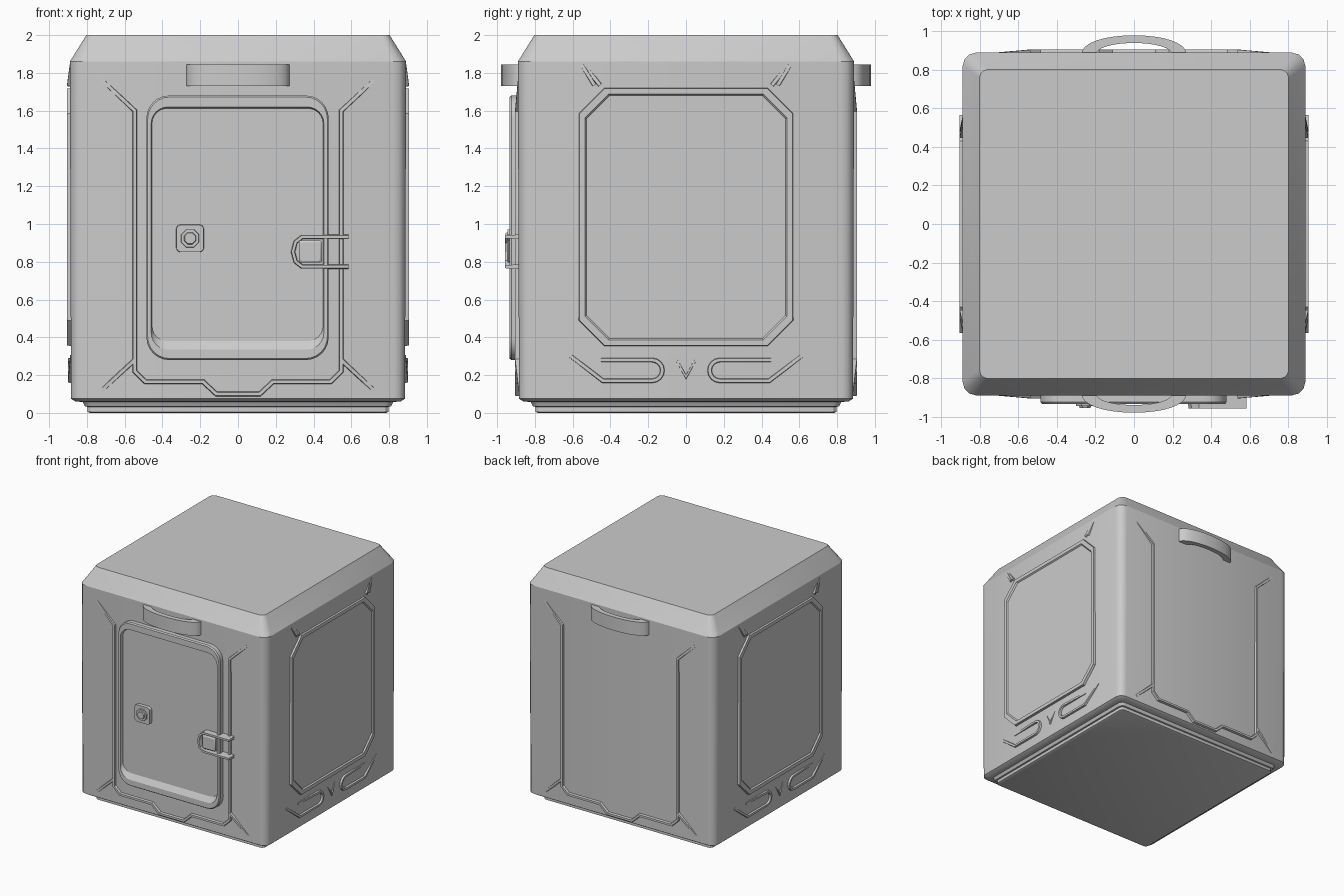
import bpy, bmesh, math
from mathutils import Vector

if "Cube" in bpy.data.objects:
    bpy.data.objects.remove(bpy.data.objects["Cube"], do_unlink=True)

grey = bpy.data.materials.new("light_grey")
grey.use_nodes = True
grey.diffuse_color = (0.6, 0.6, 0.6, 1)
grey.node_tree.nodes["Principled BSDF"].inputs["Base Color"].default_value = (0.6, 0.6, 0.6, 1)

# Each face of the box maps (across, up, outward) to world space
FACES = {
    "front": lambda u, v, d: (u, -d, v),
    "back": lambda u, v, d: (u, d, v),
    "left": lambda u, v, d: (d, u, v),
    "right": lambda u, v, d: (-d, u, v),
    "flat": lambda u, v, d: (u, v, d),
}


def loft(name, rings, smooth=True):
    """Join equal-length rings of 3D points into a closed solid."""
    bm = bmesh.new()
    loops = [[bm.verts.new(p) for p in ring] for ring in rings]
    n = len(loops[0])
    for a, b in zip(loops, loops[1:]):
        for i in range(n):
            j = (i + 1) % n
            bm.faces.new((a[i], a[j], b[j], b[i]))
    bm.faces.new(loops[0])
    bm.faces.new(loops[-1])
    bmesh.ops.recalc_face_normals(bm, faces=bm.faces)
    mesh = bpy.data.meshes.new(name)
    bm.to_mesh(mesh)
    bm.free()
    mesh.materials.append(grey)
    ob = bpy.data.objects.new(name, mesh)
    bpy.context.collection.objects.link(ob)
    if smooth:
        bpy.ops.object.select_all(action="DESELECT")
        ob.select_set(True)
        bpy.context.view_layer.objects.active = ob
        bpy.ops.object.shade_smooth_by_angle(angle=math.radians(30))
    return ob


def rounded(u0, u1, v0, v1, r, seg=4):
    """Rectangle outline with rounded corners; seg=1 gives chamfers."""
    centres = ((u1 - r, v1 - r), (u0 + r, v1 - r), (u0 + r, v0 + r), (u1 - r, v0 + r))
    return [(cu + r * math.cos(a), cv + r * math.sin(a))
            for q, (cu, cv) in enumerate(centres)
            for a in (math.pi / 2 * (q + k / seg) for k in range(seg + 1))]


def panel(name, face, layers):
    """Stack of outlines at outward depths."""
    return loft(name, [[FACES[face](u, v, d) for u, v in pts] for pts, d in layers])


def ridge(name, face, points, width=0.022, top=0.905, base=0.87, tips=(None, None)):
    """Raised strip along a path; a tip depth makes that end taper away."""
    pts = [Vector(p) for p in points]
    rings = []
    for i, p in enumerate(pts):
        before = (p - pts[i - 1]).normalized() if i else None
        after = (pts[i + 1] - p).normalized() if i < len(pts) - 1 else None
        before, after = before or after, after or before
        t = (before + after).normalized()
        mitre = Vector((-t.y, t.x)) * width / 2 / max(t.dot(before), 0.5)
        d = top
        if i == 0 and tips[0]:
            d = tips[0]
        if i == len(pts) - 1 and tips[1]:
            d = tips[1]
        to3d = FACES[face]
        rings.append([to3d(*(p + mitre * s), h)
                      for s, h in ((1.3, base), (0.8, d), (-0.8, d), (-1.3, base))])
    return loft(name, rings, smooth=False)


def mirrored(points, s):
    return [(s * u, v) for u, v in points]


# Main shell: stepped base, straight walls, sloped lid
profile = [(0.0, 0.785, 0.03), (0.006, 0.797, 0.03), (0.032, 0.797, 0.03),
           (0.034, 0.81, 0.035), (0.058, 0.822, 0.04), (0.06, 0.86, 0.05),
           (0.075, 0.884, 0.06), (1.86, 0.89, 0.07), (2.0, 0.803, 0.045)]
panel("shell", "flat", [(rounded(-h, h, -h, h, r, 3), z) for z, h, r in profile])

# Carry handles and trim ridges on the front and back
arc = [math.pi * k / 16 for k in range(17)]
bow = [(0.275 * math.cos(a), 0.87 + 0.11 * math.sin(a) ** 0.8) for a in arc]
bow += [(0.2 * math.cos(a), 0.87 + 0.07 * math.sin(a) ** 0.8) for a in reversed(arc)]
for face in ("front", "back"):
    loft(face + "_handle", [[FACES[face](u, z, d) for u, d in bow] for z in (1.73, 1.845)])
    half = [(0.75, 1.79), (0.547, 1.6), (0.547, 0.22), (0.49, 0.165), (0.185, 0.165), (0.115, 0.1)]
    ridge(face + "_trim", face, half + mirrored(half[::-1], -1), tips=(0.887, 0.887))
    for s, side in ((1, "left"), (-1, "right")):
        ridge(f"{face}_{side}_corner_trim", face,
              mirrored([(0.547, 0.28), (0.72, 0.12)], s), tips=(None, 0.886))

# Side walls: chamfered framed panel with hooks and slashes around it
for face in ("left", "right"):
    panel(face + "_side_panel", face, [
        (rounded(-0.57, 0.57, 0.352, 1.722, 0.135, 1), 0.87),
        (rounded(-0.565, 0.565, 0.357, 1.717, 0.134, 1), 0.905),
        (rounded(-0.535, 0.535, 0.387, 1.687, 0.124, 1), 0.905),
        (rounded(-0.527, 0.527, 0.395, 1.679, 0.122, 1), 0.894)])
    bend = [(0.18 - 0.055 * math.cos(a), 0.225 - 0.055 * math.sin(a))
            for a in (math.pi * (k / 8 - 0.5) for k in range(9))]
    hook = [(0.61, 0.3), (0.44, 0.17)] + bend[::-1] + [(0.45, 0.28)]
    for s, end in ((1, "back"), (-1, "front")):
        ridge(f"{face}_{end}_hook", face, mirrored(hook, s), top=0.9, tips=(0.888, 0.888))
        ridge(f"{face}_{end}_long_slash", face,
              mirrored([(0.55, 1.84), (0.485, 1.735)], s), tips=(0.891, None))
        ridge(f"{face}_{end}_short_slash", face,
              mirrored([(0.515, 1.81), (0.455, 1.735)], s), tips=(0.891, None))
    ridge(face + "_notch", face, [(-0.05, 0.28), (0, 0.19), (0.05, 0.28)],
          width=0.012, top=0.895, tips=(0.886, 0.886))

# Door: raised frame, recessed leaf and sloping sill
panel("door", "front", [
    (rounded(-0.485, 0.48, 0.28, 1.68, 0.12, 6), 0.87),
    (rounded(-0.485, 0.48, 0.28, 1.68, 0.12, 6), 0.925),
    (rounded(-0.478, 0.473, 0.288, 1.672, 0.115, 6), 0.935),
    (rounded(-0.46, 0.455, 0.335, 1.62, 0.09, 6), 0.935),
    (rounded(-0.455, 0.45, 0.38, 1.612, 0.08, 6), 0.908)])

# Lock plate with octagonal button
panel("lock_plate", "front", [
    (rounded(-0.328, -0.18, 0.85, 0.998, 0.025), 0.9),
    (rounded(-0.326, -0.182, 0.852, 0.996, 0.025), 0.935)])


def octagon(r):
    return [(-0.254 + r * math.cos(a), 0.924 + r * math.sin(a))
            for a in (math.pi * (k + 0.5) / 4 for k in range(8))]


panel("lock_button", "front", [(octagon(0.053), 0.93), (octagon(0.05), 0.945),
                               (octagon(0.034), 0.945), (octagon(0.03), 0.955)])

# Latch: D-shaped loop reaching over the door edge, with a square catch
loop = [(0.585, 0.932), (0.34, 0.932), (0.305, 0.905), (0.291, 0.853),
        (0.305, 0.801), (0.34, 0.774), (0.585, 0.774)]
ridge("latch_loop", "front", loop, width=0.02, top=0.958)
panel("latch_catch", "front", [
    (rounded(0.322, 0.445, 0.795, 0.912, 0.008, 1), 0.89),
    (rounded(0.322, 0.445, 0.795, 0.912, 0.008, 1), 0.94),
    (rounded(0.332, 0.435, 0.805, 0.902, 0.006, 1), 0.948)])
